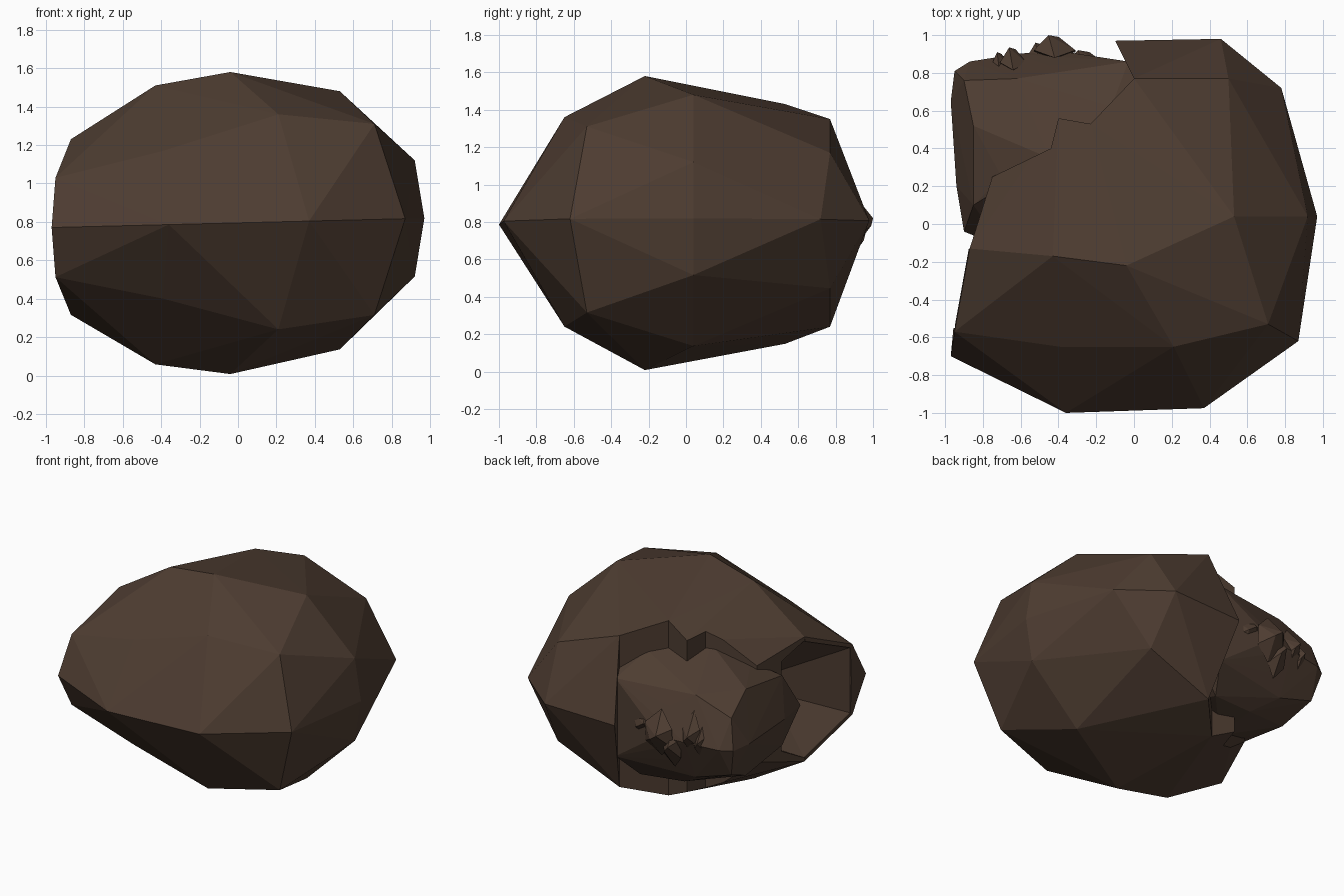
import bpy, bmesh
from mathutils import Vector

if "Cube" in bpy.data.objects:
    bpy.data.objects.remove(bpy.data.objects["Cube"])

brown = bpy.data.materials.new("dark_brown")
brown.diffuse_color = (0.076, 0.046, 0.031, 1)
brown.use_nodes = True
brown.node_tree.nodes["Principled BSDF"].inputs["Base Color"].default_value = brown.diffuse_color


def mid(x):
    # height of the slightly tilted plane of symmetry
    return 0.795 + 0.025 * x


def mirrored(points):
    return points + [(x, y, 2 * mid(x) - z) for x, y, z in points]


def hull(name, points):
    bm = bmesh.new()
    for p in points:
        bm.verts.new(p)
    res = bmesh.ops.convex_hull(bm, input=bm.verts[:])
    junk = set(res["geom_interior"]) | set(res["geom_unused"])
    junk = [v for v in junk if isinstance(v, bmesh.types.BMVert)]
    bmesh.ops.delete(bm, geom=junk, context='VERTS')
    bmesh.ops.recalc_face_normals(bm, faces=bm.faces[:])
    return finish(name, bm)


def finish(name, bm):
    me = bpy.data.meshes.new(name)
    bm.to_mesh(me)
    bm.free()
    me.materials.append(brown)
    ob = bpy.data.objects.new(name, me)
    bpy.context.collection.objects.link(ob)
    return ob


def cut(target, cutter):
    mod = target.modifiers.new("cut", 'BOOLEAN')
    mod.operation = 'DIFFERENCE'
    mod.solver = 'EXACT'
    mod.object = cutter
    bpy.context.view_layer.objects.active = target
    bpy.ops.object.modifier_apply(modifier=mod.name)
    bpy.data.objects.remove(cutter)


# Outer shell: faceted, mirrored above and below its rim line
rim = [(-.97, -.70), (-.36, -1.0), (.37, -.975), (.87, -.62),
       (.97, .04), (.78, .72), (.46, .98), (-.10, .97), (-.85, .60)]
upper = [(-.04, -.22, 1.58), (.53, .04, 1.48), (.21, -.65, 1.36),
         (.71, -.53, 1.31), (.92, .04, 1.12), (-.39, -.65, 1.17),
         (-.87, -.13, 1.23), (-.95, -.57, 1.03), (.50, .77, 1.17),
         (0, .77, 1.35), (-.43, -.17, 1.51), (-.23, .53, 1.43),
         (-.40, .56, 1.34), (-.75, .25, 1.13)]
shell = hull("shell", [(x, y, mid(x)) for x, y in rim] + mirrored(upper))

# Broken opening at the back left
outline = [(-.20, 1.17), (0, .77), (-.23, .53), (-.40, .56), (-.44, .40),
           (-.75, .25), (-.87, -.13), (-1.4, -.13), (-1.4, 1.17)]
bm = bmesh.new()
face = bm.faces.new([bm.verts.new((x, y, -.5)) for x, y in outline])
ext = bmesh.ops.extrude_face_region(bm, geom=[face])
bmesh.ops.translate(bm, vec=Vector((0, 0, 3)),
                    verts=[v for v in ext["geom"] if isinstance(v, bmesh.types.BMVert)])
bmesh.ops.recalc_face_normals(bm, faces=bm.faces[:])
cut(shell, finish("opening_cutter", bm))

# Hollow that runs on behind the left lip
cut(shell, hull("hollow_cutter", mirrored([
    (-.87, -.125, 1.20), (-.945, -.55, 1.01), (-1.2, -.12, 1.20),
    (-1.2, -.56, 1.01), (-.55, -.20, .85), (-.60, .15, 1.05)])))

# Kernel filling the opening
kernel_rim = [(-.95, .81), (-.97, .65), (-.94, .20), (-.90, -.04),
              (-.70, -.12), (-.87, .86), (-.62, .90), (-.42, .92), (-.04, .86)]
kernel_top = [(-.62, .77, 1.08), (-.33, .65, 1.17), (-.70, .25, 1.13),
              (-.45, .35, 1.25), (-.12, .62, 1.22), (-.85, .10, 1.03),
              (-.90, .76, .98), (-.03, .86, 1.08), (-.45, .84, .98),
              (.02, .75, 1.12), (-.85, .52, 1.09)]
hull("kernel", [(x, y, mid(x)) for x, y in kernel_rim] + mirrored(kernel_top)
     + [(-.12, .70, .34), (-.45, .66, .36)])

# Wrinkled ridges across the kernel's back face: x, y, half width, middle height
for i, (x, y, w, z) in enumerate([(-.42, 1.0, .11, .80), (-.50, .96, .07, .72),
                                  (-.64, .935, .07, .82), (-.71, .91, .05, .78),
                                  (-.26, .92, .12, .82)]):
    hull(f"ridge_{i + 1}", [(x - .3 * w, y, z + .02), (x + .2 * w, y - .01, z - .02),
                            (x - w, y - .08, z + .06), (x + w, y - .08, z + .06),
                            (x, y - .12, z + .17), (x, y - .12, z - .17),
                            (x - w, y - .09, z - .08), (x + w, y - .09, z - .08)])
